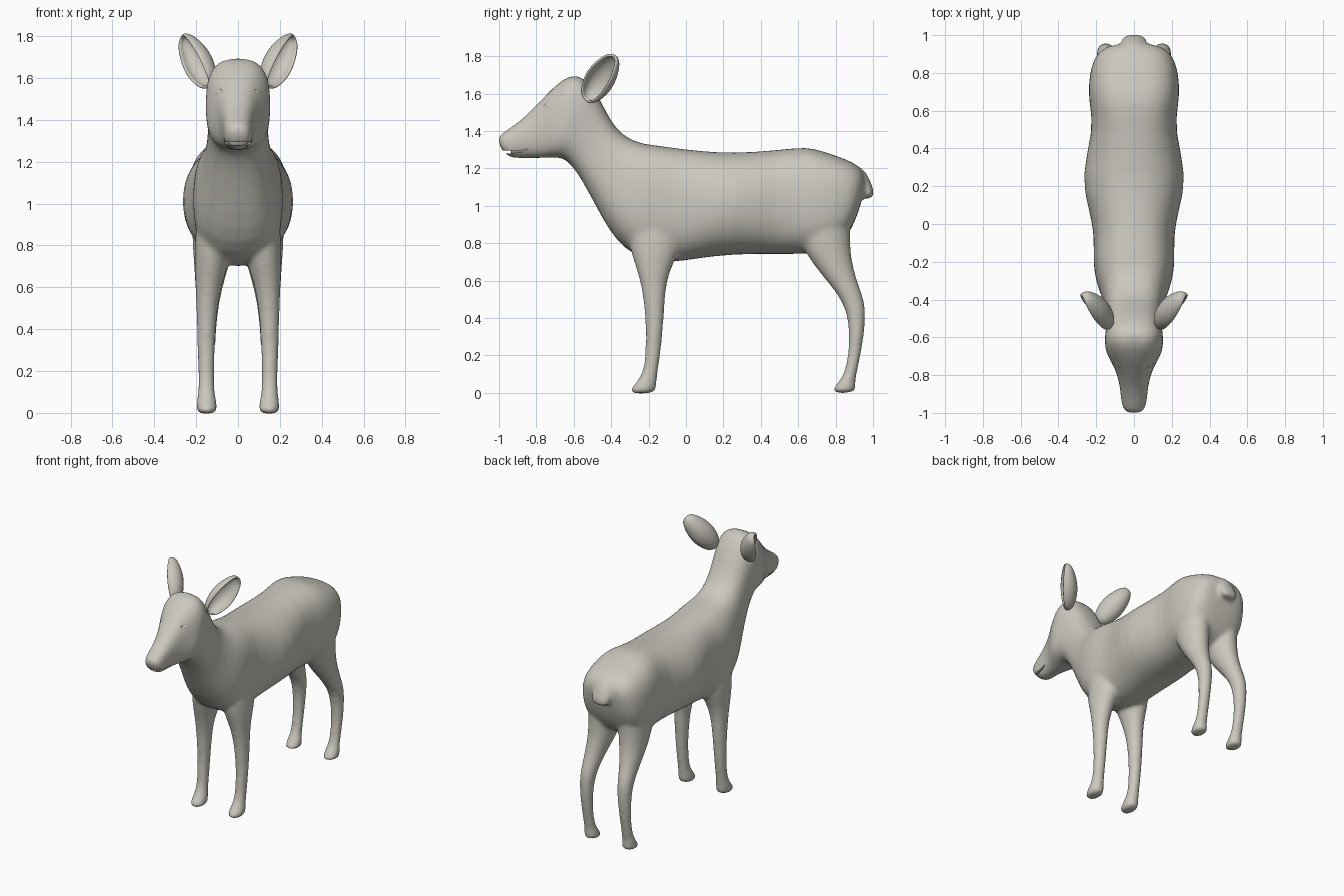
import bpy, bmesh, math
from mathutils import Vector

cube = bpy.data.objects.get("Cube")
if cube:
    bpy.data.objects.remove(cube, do_unlink=True)

hide = bpy.data.materials.new("warm_grey")
hide.use_nodes = True
COLOUR = (0.60, 0.575, 0.515, 1)
hide.diffuse_color = COLOUR
bsdf = next(n for n in hide.node_tree.nodes if n.type == 'BSDF_PRINCIPLED')
bsdf.inputs["Base Color"].default_value = COLOUR
bsdf.inputs["Roughness"].default_value = 0.7


def make_object(name, bm, smooth=True):
    bmesh.ops.recalc_face_normals(bm, faces=bm.faces)
    mesh = bpy.data.meshes.new(name)
    bm.to_mesh(mesh)
    bm.free()
    mesh.materials.append(hide)
    for p in mesh.polygons:
        p.use_smooth = smooth
    obj = bpy.data.objects.new(name, mesh)
    bpy.context.collection.objects.link(obj)
    return obj


def loft(bm, sections, side=0, sides=24):
    """Closed tube; section = (y1, z1, y2, z2, half width, last).
    last is the squareness on the middle line, or the x offset on a side."""
    rings = []
    for y1, z1, y2, z2, width, last in sections:
        a, b = Vector((0, y1, z1)), Vector((0, y2, z2))
        cx, power = (last * side, 2) if side else (0, last)
        ring = []
        for i in range(sides):
            t = math.tau * i / sides
            c, d = math.cos(t), math.sin(t)
            u = math.copysign(abs(c) ** (2 / power), c)
            v = math.copysign(abs(d) ** (2 / power), d)
            p = (a + b) / 2 + (a - b) / 2 * u
            p.x = cx + width * v
            ring.append(bm.verts.new(p))
        rings.append(ring)
    for r, q in zip(rings, rings[1:]):
        for i in range(sides):
            j = (i + 1) % sides
            bm.faces.new((r[i], r[j], q[j], q[i]))
    bm.faces.new(rings[0])
    bm.faces.new(rings[-1])


# Torso, neck and head: back/top point, belly/throat point, half width, squareness
trunk = [
    (.968, 1.15, .935, 1.00, .115, 2.4), (.93, 1.215, .89, .88, .195, 2.6),
    (.85, 1.253, .83, .79, .228, 2.8), (.75, 1.287, .72, .745, .244, 2.8),
    (.65, 1.320, .62, .74, .238, 2.7), (.5, 1.300, .5, .74, .214, 2.4),
    (.25, 1.282, .25, .74, .288, 2.1), (.08, 1.295, .05, .715, .236, 2.3),
    (-.05, 1.309, -.09, .69, .210, 2.5), (-.15, 1.325, -.26, .715, .220, 2.6),
    (-.23, 1.332, -.375, .81, .202, 2.6), (-.31, 1.36, -.455, .945, .168, 2.6),
    (-.38, 1.42, -.525, 1.08, .150, 2.6), (-.43, 1.51, -.59, 1.19, .143, 2.6),
    (-.48, 1.61, -.645, 1.25, .150, 2.6), (-.55, 1.695, -.685, 1.257, .158, 2.8),
    (-.62, 1.703, -.715, 1.257, .152, 2.8), (-.70, 1.645, -.75, 1.254, .123, 2.7),
    (-.78, 1.558, -.80, 1.254, .090, 2.5), (-.87, 1.467, -.87, 1.254, .073, 2.4),
    (-.94, 1.417, -.925, 1.253, .070, 2.4), (-.988, 1.387, -.958, 1.268, .060, 2.4),
    (-1.010, 1.36, -.990, 1.30, .042, 2.2),
]
# Legs: front y, z, back y, z, half width, distance from the middle
front_leg = [
    (-.25, 1.12, -.09, 1.12, .065, .095), (-.30, .96, -.04, .96, .088, .105),
    (-.312, .82, -.015, .80, .092, .118),
    (-.283, .71, -.072, .68, .080, .128), (-.25, .62, -.102, .60, .063, .141),
    (-.227, .50, -.112, .50, .051, .149), (-.214, .35, -.121, .35, .043, .152),
    (-.217, .20, -.136, .20, .039, .152), (-.230, .11, -.152, .11, .039, .151),
    (-.262, .06, -.156, .055, .046, .15), (-.300, .022, -.158, .025, .052, .149),
    (-.303, -.008, -.165, -.004, .048, .149),
]
hind_leg = [
    (.68, 1.18, .84, 1.18, .065, .10), (.62, 1.04, .89, 1.04, .095, .115),
    (.59, .88, .878, .86, .105, .117), (.63, .75, .88, .74, .092, .122),
    (.725, .63, .907, .62, .069, .136),
    (.808, .53, .942, .53, .056, .145), (.858, .44, .964, .45, .049, .148),
    (.873, .32, .955, .32, .043, .152), (.867, .20, .934, .20, .039, .152),
    (.848, .11, .913, .10, .039, .151), (.818, .06, .904, .055, .046, .15),
    (.782, .022, .911, .027, .052, .149), (.785, -.006, .908, .002, .048, .149),
]
tail = [
    (.915, 1.225, .85, 1.14, .045, 2), (.963, 1.185, .90, 1.12, .062, 2),
    (.992, 1.12, .93, 1.08, .070, 2), (1.008, 1.07, .955, 1.045, .066, 2),
    (1.0, 1.04, .965, 1.035, .05, 2),
]
body_mesh = bmesh.new()
loft(body_mesh, trunk)
loft(body_mesh, tail)
for side in (1, -1):
    loft(body_mesh, front_leg, side)
    loft(body_mesh, hind_leg, side)
body = make_object("body", body_mesh)

# Fuse the overlapping lofts into one soft skin
sub = body.modifiers.new("round", 'SUBSURF')
sub.levels = sub.render_levels = 1
fuse = body.modifiers.new("fuse", 'REMESH')
fuse.mode = 'VOXEL'
fuse.voxel_size = 0.012
fuse.use_smooth_shade = True
soften = body.modifiers.new("soften", 'SMOOTH')
soften.factor = 0.5
soften.iterations = 12

# Mouth: thin curved slot around the muzzle
slot = bmesh.new()
path = [(-1.03, 1.287), (-.93, 1.287), (-.88, 1.292), (-.845, 1.302)]
rows = [[slot.verts.new((x, y, z + h)) for x, h in
         ((-.12, -t), (.12, -t), (.12, t), (-.12, t))]
        for (y, z), t in zip(path, (.010, .007, .005, .002))]
for r, q in zip(rows, rows[1:]):
    for i in range(4):
        slot.faces.new((r[i], r[i - 1], q[i - 1], q[i]))
slot.faces.new(rows[0])
slot.faces.new(rows[-1])
mouth_cutter = make_object("mouth_cutter", slot, False)
mouth_cutter.hide_render = True
mouth_cutter.hide_viewport = True
cut = body.modifiers.new("mouth", 'BOOLEAN')
cut.operation = 'DIFFERENCE'
cut.object = mouth_cutter

# Inner mouth keeps the slot shallow
inner = bmesh.new()
loft(inner, [(-.80, 1.34, -.80, 1.27, .06, 2), (-.89, 1.34, -.89, 1.27, .054, 2),
             (-.94, 1.33, -.935, 1.27, .042, 2)])
make_object("inner_mouth", inner)


def ear(side, name):
    """Deeply cupped leaf that opens outward and forward."""
    base, tip = Vector((.128, -.525, 1.568)), Vector((.256, -.376, 1.798))
    axis = (tip - base).normalized()
    face = Vector((.80, -.58, -.1))
    face = (face - axis * face.dot(axis)).normalized()
    across = axis.cross(face)
    bm = bmesh.new()
    grid = []
    for i in range(15):
        u = i / 14
        width = .018 + .057 * max(math.sin(math.pi * u ** .9), 0) ** .65
        row = []
        for j in range(13):
            t = (j / 12 - .5) * math.radians(235)
            p = base.lerp(tip, u) + across * width * math.sin(t)
            p += face * (.012 - width * .9 * math.cos(t))
            row.append(bm.verts.new((p.x * side, p.y, p.z)))
        grid.append(row)
    for r, q in zip(grid, grid[1:]):
        for j in range(12):
            bm.faces.new((r[j], r[j + 1], q[j + 1], q[j]))
    bm.faces.new(grid[0])
    bm.faces.new(grid[-1])
    obj = make_object(name, bm)
    thick = obj.modifiers.new("thickness", 'SOLIDIFY')
    thick.thickness = .014
    thick.offset = 0
    rounding = obj.modifiers.new("round", 'SUBSURF')
    rounding.levels = rounding.render_levels = 1


def eye(side, name):
    """Almond eyeball with a raised lid around it."""
    centre = Vector((.090, -.728, 1.528))
    out = Vector((.86, -.47, .2)).normalized()
    along = Vector((.47, .86, 0))
    along = (along - out * along.dot(out)).normalized()
    up = out.cross(along)

    def place(a, b, c):
        p = centre + along * a + up * b + out * c
        return (p.x * side, p.y, p.z)
    ball = bmesh.new()
    bmesh.ops.create_uvsphere(ball, u_segments=20, v_segments=12, radius=1)
    for v in ball.verts:
        v.co = place(v.co.x * .032, v.co.y * .016, v.co.z * .016)
    make_object(name, ball)
    lid = bmesh.new()
    rows = []
    for i in range(24):
        t = math.tau * i / 24
        row = []
        for j in range(8):
            s = math.tau * j / 8
            r = 1 + .16 * math.cos(s)
            row.append(lid.verts.new(place(.035 * r * math.cos(t),
                       .020 * r * math.sin(t), .002 + .008 * math.sin(s))))
        rows.append(row)
    for i in range(24):
        for j in range(8):
            lid.faces.new((rows[i][j], rows[i][j - 1],
                           rows[i - 1][j - 1], rows[i - 1][j]))
    make_object(name + "_lid", lid)


for side, label in ((1, "left"), (-1, "right")):
    ear(side, label + "_ear")
    eye(side, label + "_eye")
